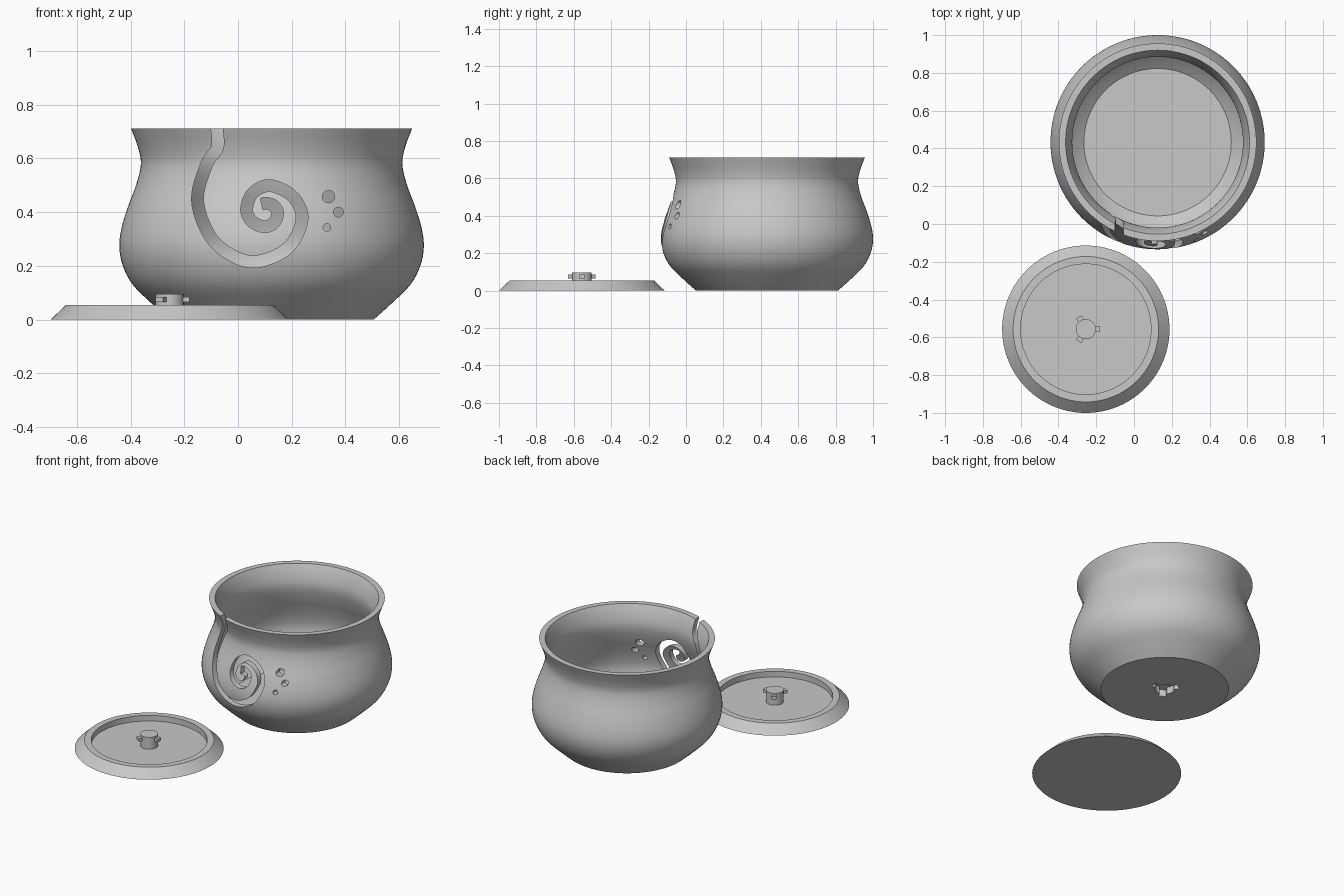
import bpy, bmesh, math
from mathutils import Vector

if "Cube" in bpy.data.objects:
    bpy.data.objects.remove(bpy.data.objects["Cube"])

BOWL = Vector((0.125, 0.433, 0))
LID = Vector((-0.255, -0.557, 0))

clay = bpy.data.materials.new("grey clay")
clay.diffuse_color = (0.58, 0.58, 0.58, 1)
clay.use_nodes = True
clay.node_tree.nodes["Principled BSDF"].inputs["Base Color"].default_value = clay.diffuse_color


def make(name, bm, loc=(0, 0, 0)):
    bmesh.ops.recalc_face_normals(bm, faces=bm.faces)
    if bm.calc_volume(signed=True) < 0:
        bmesh.ops.reverse_faces(bm, faces=bm.faces)
    me = bpy.data.meshes.new(name)
    bm.to_mesh(me)
    bm.free()
    me.materials.append(clay)
    ob = bpy.data.objects.new(name, me)
    ob.location = loc
    bpy.context.collection.objects.link(ob)
    return ob


def lathe(name, profile, loc, n=128):
    """Revolve (radius, z) points; radius 0 closes to a single pole."""
    bm = bmesh.new()
    rings = []
    for r, z in profile:
        if r == 0:
            rings.append([bm.verts.new((0, 0, z))] * n)
        else:
            rings.append([bm.verts.new((r * math.cos(math.tau * i / n),
                                        r * math.sin(math.tau * i / n), z)) for i in range(n)])
    for a, b in zip(rings, rings[1:]):
        for i in range(n):
            j = (i + 1) % n
            bm.faces.new(list(dict.fromkeys((a[i], a[j], b[j], b[i]))))
    return make(name, bm, loc)


def prism(name, outline, axis_vec, loc=(0, 0, 0)):
    """Closed solid swept from an outline along a vector."""
    bm = bmesh.new()
    a = [bm.verts.new(p) for p in outline]
    b = [bm.verts.new(Vector(p) + Vector(axis_vec)) for p in outline]
    n = len(a)
    for i in range(n):
        j = (i + 1) % n
        bm.faces.new((a[i], a[j], b[j], b[i]))
    caps = [bm.faces.new(a[::-1]), bm.faces.new(b)]
    bmesh.ops.triangulate(bm, faces=caps)
    return make(name, bm, loc)


def spline(pts, steps):
    """Catmull-Rom curve through 2D points."""
    p = [Vector(q) for q in pts]
    p = [2 * p[0] - p[1]] + p + [2 * p[-1] - p[-2]]
    out = []
    for a, b, c, d in zip(p, p[1:], p[2:], p[3:]):
        for k in range(steps):
            t = k / steps
            out.append(0.5 * (2 * b + (c - a) * t + (2 * a - 5 * b + 4 * c - d) * t * t
                              + (3 * b - a - 3 * c + d) * t ** 3))
    return out + [p[-2]]


def offset(pts, d):
    res = []
    for i, q in enumerate(pts):
        t = (pts[min(i + 1, len(pts) - 1)] - pts[max(i - 1, 0)]).normalized()
        res.append(q + Vector((-t.y, t.x)) * d)
    return res


def volume(me):
    bm = bmesh.new()
    bm.from_mesh(me)
    v = bm.calc_volume(signed=True)
    bm.free()
    return v


def cut(target, cutter):
    """Subtract the cutter, keeping the first solver result that is sound."""
    before = volume(target.data)
    m = target.modifiers.new("cut", 'BOOLEAN')
    m.operation, m.object = 'DIFFERENCE', cutter
    result = None
    for solver in ('EXACT', 'MANIFOLD', 'FLOAT'):
        m.solver = solver
        bpy.context.view_layer.update()
        dg = bpy.context.evaluated_depsgraph_get()
        me = bpy.data.meshes.new_from_object(target.evaluated_get(dg))
        if 0.8 * before < volume(me) < 0.99999 * before:
            result = me
            break
    target.modifiers.remove(m)
    if result:
        target.data = result
    bpy.data.objects.remove(cutter)


def smooth(ob):
    bpy.ops.object.select_all(action='DESELECT')
    ob.select_set(True)
    bpy.context.view_layer.objects.active = ob
    bpy.ops.object.shade_smooth_by_angle(angle=math.radians(30))


def keyed_outline(r, reach, half, z):
    """Circle with three locking tabs, as one outline."""
    pts, da = [], math.asin(half / r)
    for k in range(3):
        a = math.tau * k / 3
        u, v = Vector((math.cos(a), math.sin(a), 0)), Vector((-math.sin(a), math.cos(a), 0))
        for s in (-1, 1):
            pts.append(u * reach + v * half * s)
        for i in range(13):
            b = a + da + (math.tau / 3 - 2 * da) * i / 12
            pts.append(Vector((r * math.cos(b), r * math.sin(b), 0)))
    return [p + Vector((0, 0, z)) for p in pts]


# Bowl: curvy outer wall, inner wall offset by the thickness
wall = 0.035
outer = spline([(0.38, 0), (0.447, 0.06), (0.517, 0.13), (0.554, 0.2), (0.567, 0.27), (0.559, 0.34),
                (0.535, 0.42), (0.505, 0.5), (0.487, 0.577), (0.497, 0.64), (0.523, 0.711)], 4)
inner = [q for q in offset(outer, wall) if 0.075 < q.y < 0.69]
profile = ([(0, 0)] + [tuple(q) for q in outer] + [(0.487, 0.711)]
           + [tuple(q) for q in reversed(inner)] + [(0.39, 0.06), (0, 0.06)])
bowl = lathe("bowl", profile, BOWL)

# Spiral yarn slot, cut through the front wall
path = spline([(-0.078, 0.78), (-0.078, 0.71), (-0.077, 0.64), (-0.117, 0.577), (-0.151, 0.447),
               (-0.108, 0.317), (-0.03, 0.243), (0.069, 0.216), (0.185, 0.266), (0.238, 0.372),
               (0.206, 0.456), (0.121, 0.499), (0.055, 0.471), (0.032, 0.41), (0.052, 0.366),
               (0.099, 0.346), (0.136, 0.363), (0.147, 0.399), (0.132, 0.424), (0.105, 0.433),
               (0.088, 0.43)], 6)
edge = offset(path, 0.022) + offset(path, -0.022)[::-1]
cut(bowl, prism("slot_cutter", [(q.x, -0.3, q.y) for q in edge], (0, 0.5, 0)))

# Three round holes beside the spiral
for x, z, r in ((0.337, 0.458, 0.023), (0.374, 0.4, 0.018), (0.331, 0.343, 0.014)):
    ring = [(x + r * math.cos(math.tau * i / 32), -0.3, z + r * math.sin(math.tau * i / 32))
            for i in range(32)]
    cut(bowl, prism("hole_cutter", ring, (0, 0.6, 0)))

# Locking socket under the base
cut(bowl, prism("socket_cutter", keyed_outline(0.057, 0.085, 0.022, -0.02), (0, 0, 0.065), BOWL))
smooth(bowl)

# Lid: bevelled dish with a raised rim
lid = lathe("lid", [(0, 0), (0.443, 0), (0.385, 0.055), (0.345, 0.055), (0.345, 0.018), (0, 0.018)], LID)
smooth(lid)

# Knob and its three locking tabs
knob = lathe("lid_knob", [(0, 0.01), (0.053, 0.01), (0.053, 0.096), (0, 0.096)], LID, 48)
smooth(knob)
for k in range(3):
    box = [(x, y, 0.065) for x, y in ((0.04, -0.016), (0.075, -0.016), (0.075, 0.016), (0.04, 0.016))]
    tab = prism(f"knob_tab_{k + 1}", box, (0, 0, 0.02), LID)
    tab.rotation_euler.z = math.tau * k / 3
